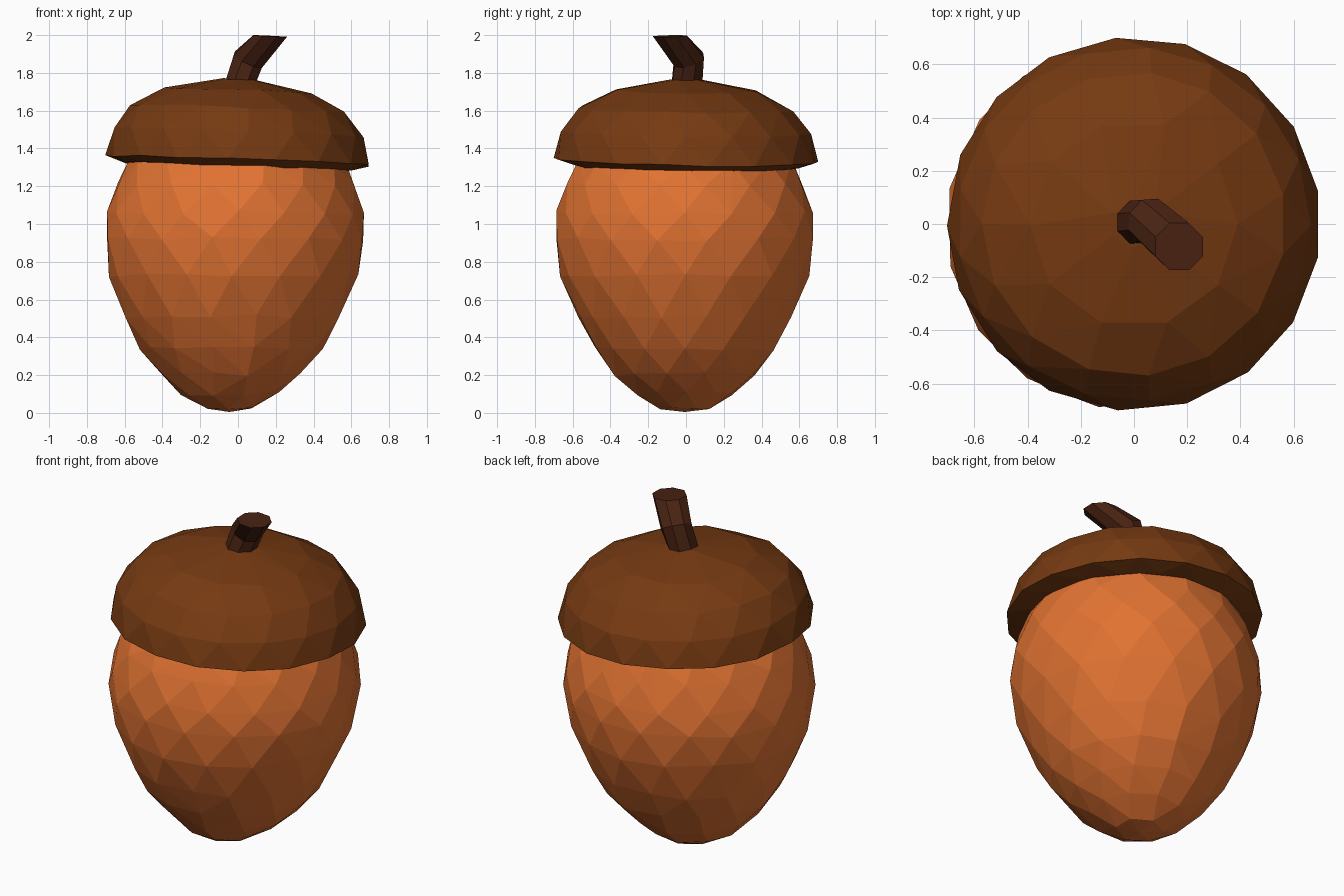
import bpy, bmesh, math, random
from mathutils import Vector

if "Cube" in bpy.data.objects:
    bpy.data.objects.remove(bpy.data.objects["Cube"])

random.seed(4)


def material(name, rgb):
    m = bpy.data.materials.new(name)
    m.diffuse_color = (*rgb, 1)
    m.use_nodes = True
    m.node_tree.nodes["Principled BSDF"].inputs["Base Color"].default_value = m.diffuse_color
    return m


def finish(bm, name, mat):
    bmesh.ops.recalc_face_normals(bm, faces=bm.faces)
    me = bpy.data.meshes.new(name)
    bm.to_mesh(me)
    bm.free()
    me.materials.append(mat)
    ob = bpy.data.objects.new(name, me)
    bpy.context.collection.objects.link(ob)
    return ob


def faceted_hull(name, rings, mat, place, jitter):
    """Wrap staggered rings of (radius, height, sides) in a faceted skin."""
    bm = bmesh.new()
    for k, (r, z, n) in enumerate(rings):
        for i in range(n):
            wob = random.uniform(-jitter, jitter) if n > 1 else 0
            a = 2 * math.pi * (i + 0.5 * (k % 2) + wob * 6) / n
            bm.verts.new(place(r * math.cos(a), r * math.sin(a), z + wob))
    res = bmesh.ops.convex_hull(bm, input=bm.verts)
    loose = [v for v in bm.verts if not v.link_faces]
    bmesh.ops.delete(bm, geom=loose, context='VERTS')
    return finish(bm, name, mat)


nut_mat = material("nut orange", (0.75, 0.17, 0.032))
cap_mat = material("cap brown", (0.18, 0.042, 0.006))
stem_mat = material("stem dark brown", (0.065, 0.016, 0.006))

# Nut body, leaning slightly toward -x at its tip
nut_rings = [(0, 0.005, 1), (0.13, 0.03, 6), (0.26, 0.10, 10), (0.38, 0.205, 12),
             (0.485, 0.34, 14), (0.575, 0.51, 16), (0.66, 0.73, 16),
             (0.69, 0.92, 16), (0.68, 1.06, 16), (0.635, 1.21, 16),
             (0.58, 1.33, 14), (0.46, 1.46, 10), (0.25, 1.56, 7)]
faceted_hull("nut", nut_rings, nut_mat,
             lambda x, y, z: (x - 0.045 + 0.03 * z, y - 0.007, z), 0.012)

# Cap with an undercut rim, tipped a little to the right
cap_rings = [(0.595, 1.302, 17), (0.595, 1.302, 17), (0.703, 1.335, 17),
             (0.665, 1.485, 17), (0.572, 1.61, 15), (0.39, 1.705, 10),
             (0.09, 1.766, 6)]
faceted_hull("cap", cap_rings[1:], cap_mat,
             lambda x, y, z: (x, y, z - 0.036 * x - 0.014 * y), 0.005)

# Bent eight-sided stem: centre, ring normal, radius
stem_rings = [((0.01, 0.005, 1.74), (0, 0, 1), 0.088),
              ((0.055, 0.015, 1.87), (0.42, -0.28, 0.86), 0.088),
              ((0.17, -0.085, 1.995), (0.05, -0.02, 1), 0.096)]
bm = bmesh.new()
loops = []
for c, nrm, r in stem_rings:
    q = Vector((0, 0, 1)).rotation_difference(Vector(nrm).normalized())
    loops.append([bm.verts.new(Vector(c) + q @ Vector(
        (r * math.cos(a), r * math.sin(a), 0)))
        for a in [math.pi * (2 * i + 1) / 8 for i in range(8)]])
for lo, hi in zip(loops, loops[1:]):
    for i in range(8):
        j = (i + 1) % 8
        bm.faces.new((lo[i], lo[j], hi[j], hi[i]))
bm.faces.new(loops[0][::-1])
bm.faces.new(loops[-1])
finish(bm, "stem", stem_mat)
